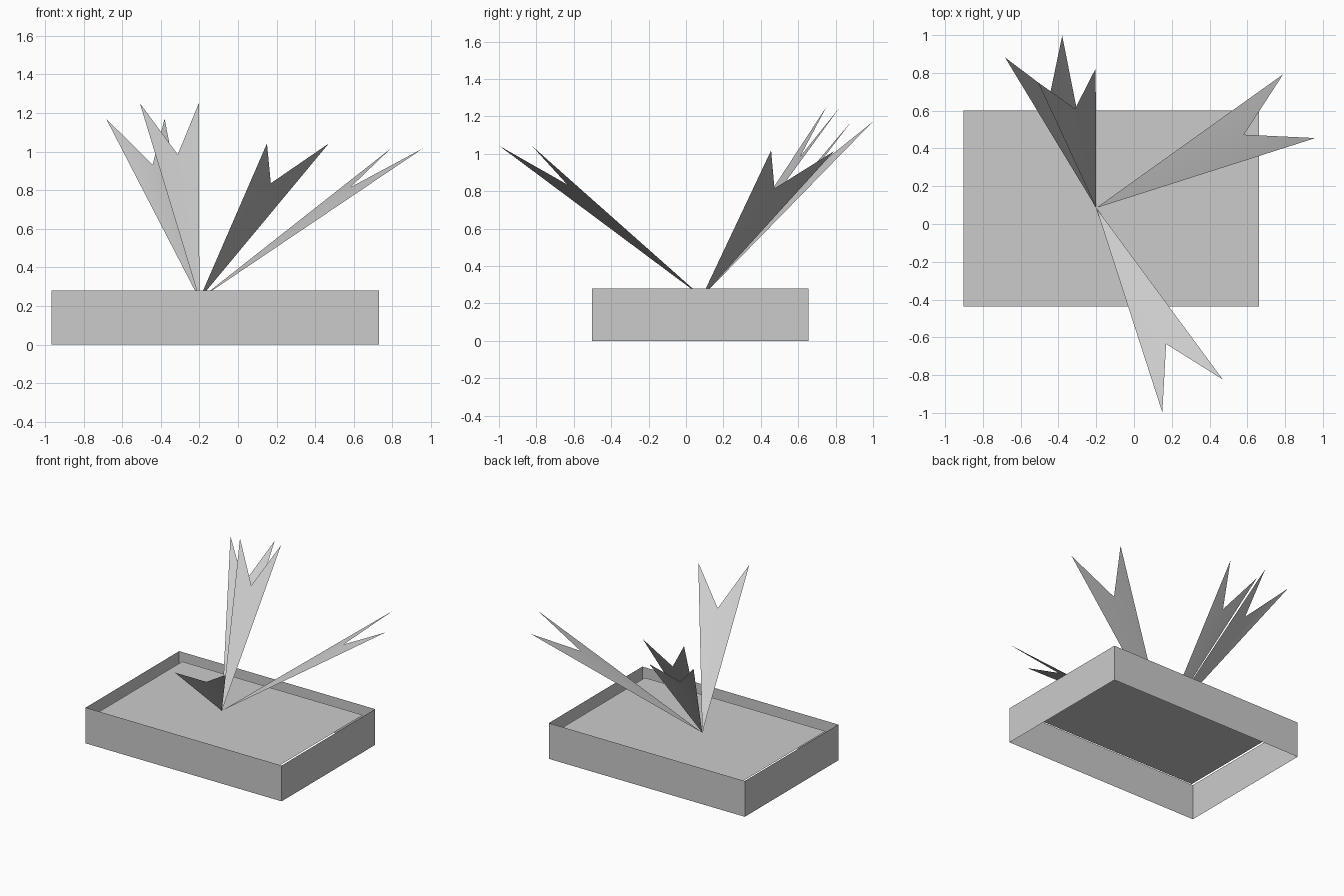
import bpy

if "Cube" in bpy.data.objects:
    bpy.data.objects.remove(bpy.data.objects["Cube"])

def sheet(name, verts, faces, smooth=False):
    me = bpy.data.meshes.new(name)
    me.from_pydata(verts, [], faces)
    me.update()
    for p in me.polygons:
        p.use_smooth = smooth
    ob = bpy.data.objects.new(name, me)
    bpy.context.collection.objects.link(ob)
    return ob

def rect(x0, x1, y0, y1, z):
    return [(x0, y0, z), (x1, y0, z), (x1, y1, z), (x0, y1, z)]

# planter walls: thin open frame, no top or bottom
wall = (-0.967, 0.73, -0.503, 0.654)
sheet("planter_walls", rect(*wall, 0.0) + rect(*wall, 0.28),
      [(i, (i + 1) % 4, (i + 1) % 4 + 4, i + 4) for i in range(4)])

# soil: flat sheet just below the rim, slightly inset from the walls
soil_z = 0.236
sheet("soil", rect(-0.903, 0.662, -0.438, 0.60, soil_z), [(0, 1, 2, 3)])

# leaves: notched blades fanning out of one point (tip, notch, tip)
root = (-0.2, 0.085, soil_z)
leaves = {
    "leaf_right": [(0.96, 0.455, 1.018), (0.582, 0.473, 0.815), (0.79, 0.793, 1.015)],
    "leaf_front": [(0.15, -0.997, 1.042), (0.17, -0.635, 0.836), (0.47, -0.823, 1.042)],
    "leaf_back_low": [(-0.38, 0.997, 1.17), (-0.442, 0.70, 0.932), (-0.683, 0.882, 1.17)],
    "leaf_back_high": [(-0.203, 0.823, 1.25), (-0.312, 0.61, 0.985), (-0.508, 0.75, 1.25)],
}
for name, pts in leaves.items():
    sheet(name, [root] + pts, [(0, 1, 2), (0, 2, 3)], smooth=True)
